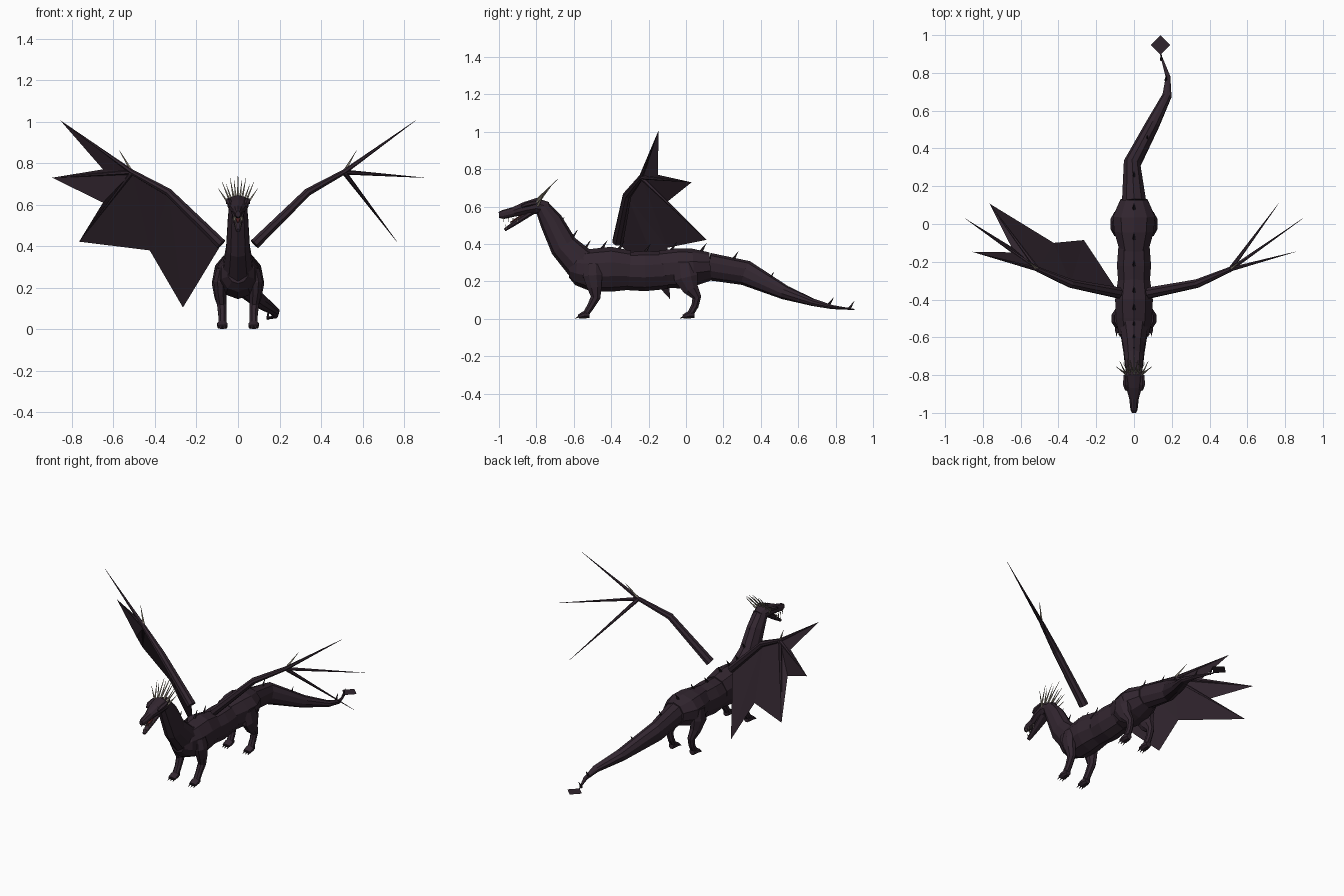
import bpy
import bmesh
from math import cos, sin, tau
from mathutils import Vector

cube = bpy.data.objects.get("Cube")
if cube:
    bpy.data.objects.remove(cube, do_unlink=True)


def material(name, rgb):
    mat = bpy.data.materials.new(name)
    mat.use_nodes = True
    color = (*rgb, 1)
    mat.diffuse_color = color
    shader = mat.node_tree.nodes["Principled BSDF"]
    shader.inputs["Base Color"].default_value = color
    shader.inputs["Roughness"].default_value = 0.8
    return mat


HIDE = material("dark plum hide", (0.032, 0.019, 0.029))
SKIN = material("wing skin", (0.03, 0.018, 0.027))
SPINE = material("dark spine", (0.02, 0.013, 0.018))
HORN = material("pale horn", (0.36, 0.32, 0.25))
MOUTH = material("dark red mouth", (0.08, 0.015, 0.015))


def finish(bm, name, mat):
    mesh = bpy.data.meshes.new(name)
    bm.to_mesh(mesh)
    bm.free()
    mesh.materials.append(mat)
    obj = bpy.data.objects.new(name, mesh)
    bpy.context.collection.objects.link(obj)
    return obj


def add_tube(bm, stations, sides):
    """Loft elliptical rings through (x, y, z, width radius, depth radius)."""
    points = [Vector(s[:3]) for s in stations]
    overall = (points[-1] - points[0]).normalized()
    reference = Vector((0, 1, 0)) if abs(overall.x) > 0.6 else Vector((1, 0, 0))
    rings = []
    for i, point in enumerate(points):
        ahead = points[min(i + 1, len(points) - 1)]
        behind = points[max(i - 1, 0)]
        along = (ahead - behind).normalized()
        across = (reference - along * reference.dot(along)).normalized()
        up = along.cross(across)
        wide, deep = stations[i][3:]
        ring = []
        for k in range(sides):
            a = tau * (k + 0.5) / sides
            ring.append(bm.verts.new(point + across * wide * cos(a) + up * deep * sin(a)))
        rings.append(ring)
    for low, high in zip(rings, rings[1:]):
        for k in range(sides):
            n = (k + 1) % sides
            bm.faces.new((low[k], low[n], high[n], high[k]))
    bm.faces.new(rings[0])
    bm.faces.new(rings[-1])


def tubes(name, mat, paths, sides=10):
    bm = bmesh.new()
    for path in paths:
        add_tube(bm, path, sides)
    bmesh.ops.recalc_face_normals(bm, faces=bm.faces)
    return finish(bm, name, mat)


def spike(base, tip, radius):
    return [(*base, radius, radius), (*tip, 0.0008, 0.0008)]


def centred(rows):
    return [(0, *row) for row in rows]


# Overlapping trunk plates
tubes("chest", HIDE, [centred([
    (-.625, .27, .05, .05), (-.585, .27, .085, .09), (-.5, .26, .1, .115),
    (-.4, .265, .105, .12), (-.3, .26, .09, .105)])])
tubes("belly", HIDE, [centred([
    (-.34, .255, .085, .1), (-.22, .255, .095, .107), (-.1, .26, .085, .1)])])
tubes("hips", HIDE, [centred([
    (-.14, .265, .08, .1), (-.04, .27, .11, .107),
    (.04, .275, .117, .1), (.13, .28, .075, .075)])])

# Neck and tail
tubes("neck", HIDE, [centred([
    (-.77, .6, .045, .04), (-.72, .52, .052, .062), (-.655, .39, .06, .075),
    (-.57, .3, .075, .09), (-.48, .27, .08, .09)])])
tubes("tail", HIDE, [[
    (0, .12, .28, .067, .073), (-.01, .32, .245, .047, .067),
    (.1, .53, .14, .037, .038), (.175, .68, .088, .026, .02),
    (.18, .78, .063, .013, .011), (.14, .9, .05, .003, .003)]])

# Flat diamond at the tail tip
bm = bmesh.new()
bmesh.ops.create_circle(bm, cap_ends=True, segments=4, radius=0.052)
for v in bm.verts:
    v.co += Vector((.14, .948, .052))
finish(bm, "tail_blade", SKIN)

# Head with open jaws
tubes("head", HIDE, [centred([
    (-.74, .59, .035, .035), (-.8, .603, .053, .043), (-.86, .59, .045, .035),
    (-.92, .572, .027, .026), (-.98, .557, .02, .024), (-1, .555, .012, .016)])])
tubes("lower_jaw", HIDE, [centred([
    (-.82, .575, .036, .018), (-.91, .515, .022, .014), (-.97, .475, .011, .009)])], 8)
tubes("tongue", MOUTH, [centred([
    (-.83, .58, .018, .008), (-.91, .533, .012, .005), (-.94, .515, .004, .003)])], 6)

teeth, brows = [], []
for side in (-1, 1):
    for i in range(4):
        y = -.975 + i * .025
        x = side * (.013 + i * .003)
        teeth.append(spike((x, y, .54), (x, y, .518), .004))
        teeth.append(spike((x * .8, y + .015, .483 + i * .014),
                           (x * .8, y + .01, .507 + i * .014), .003))
    brows.append([(side * .04, -.88, .6, .008, .008), (side * .045, -.85, .612, .015, .013),
                  (side * .045, -.8, .622, .012, .012)])
tubes("teeth", HORN, teeth, 4)
tubes("brows", HIDE, brows, 6)

# Crown of horns, in a fan of two rows
horns = []
for i in range(-5, 6):
    t = i / 5
    short = .02 * (i % 2)
    horns.append(spike((.042 * t, -.815 + short, .62 - .02 * abs(t)),
                       (.095 * t, -.685 - .05 * abs(t) - short,
                        .748 - .05 * abs(t) - short), .0065))
tubes("crown_horns", HORN, horns, 5)

# Spines down the back, as (x, y, z) of each root
roots = [(0, -.68, .5), (0, -.61, .43), (0, -.54, .375), (0, -.45, .375), (0, -.36, .37),
         (0, -.22, .355), (0, -.08, .365), (0, .08, .36), (0, .25, .315),
         (.07, .44, .205), (.17, .76, .07), (.145, .87, .05)]
tubes("back_spines", SPINE,
      [spike((x, y, z), (x, y + .03, z + .045), .009) for x, y, z in roots], 5)


# Legs with paws and claws
def leg(name, side, rows, paw_y):
    x = side * .075
    limb = [(side * px, *rest) for px, *rest in rows]
    paw = [(x, paw_y + .06, .022, .018, .02), (x, paw_y + .03, .022, .027, .021),
           (x, paw_y, .012, .026, .011)]
    tubes(name, HIDE, [limb, paw], 8)
    claws = []
    for toe in (-1, 0, 1):
        tx = x + toe * .017
        claws.append(spike((tx, paw_y + .006, .013), (tx, paw_y - .02, .001), .006))
    tubes(name + "_claws", SPINE, claws, 5)


FRONT_LEG = [(.075, -.5, .29, .03, .045), (.085, -.5, .23, .036, .055),
             (.083, -.49, .17, .03, .042), (.078, -.483, .115, .024, .028),
             (.075, -.51, .065, .021, .021), (.075, -.54, .02, .022, .018)]
REAR_LEG = [(.08, -.01, .29, .035, .06), (.09, 0, .22, .038, .07),
            (.085, .025, .16, .03, .045), (.078, .058, .115, .022, .026),
            (.075, .048, .07, .02, .021), (.075, .02, .02, .022, .018)]

# Wing skeleton, given for the +x side
ROOT, ELBOW, WRIST = (.08, -.365, .41), (.335, -.315, .66), (.51, -.24, .757)
TIPS = [(.855, -.147, 1.005), (.895, .03, .73), (.765, .108, .422)]
THUMB = (.57, -.19, .86)


def flip(point, side):
    return (point[0] * side, *point[1:])


for side, word in ((-1, "right"), (1, "left")):
    leg(word + "_front_leg", side, FRONT_LEG, -.575)
    leg(word + "_rear_leg", side, REAR_LEG, -.015)
    root, elbow, wrist = (flip(p, side) for p in (ROOT, ELBOW, WRIST))
    tubes(word + "_wing_arm", HIDE,
          [[(*root, .031, .027), (*elbow, .024, .02), (*wrist, .014, .013)]], 8)
    tubes(word + "_wing_fingers", HIDE, [spike(wrist, flip(t, side), .012) for t in TIPS], 6)
    tubes(word + "_wing_thumb", HORN, [spike(wrist, flip(THUMB, side), .008)], 5)

# Wing membrane, scalloped between the fingers, on the right wing only
hem, scallop = (.265, -.085, .105), (.425, -.1, .38)
notch_low, notch_high = (.65, -.12, .61), (.65, -.15, .77)
edge = [scallop, TIPS[2], notch_low, TIPS[1], notch_high, TIPS[0]]
panels = [(ROOT, hem, ELBOW), (ELBOW, hem, scallop), (ELBOW, scallop, WRIST)]
panels += [(WRIST, a, b) for a, b in zip(edge, edge[1:])]
bm = bmesh.new()
for panel in panels:
    bm.faces.new([bm.verts.new(flip(p, -1)) for p in panel])
bmesh.ops.remove_doubles(bm, verts=bm.verts, dist=0.0001)
finish(bm, "right_wing_membrane", SKIN)
